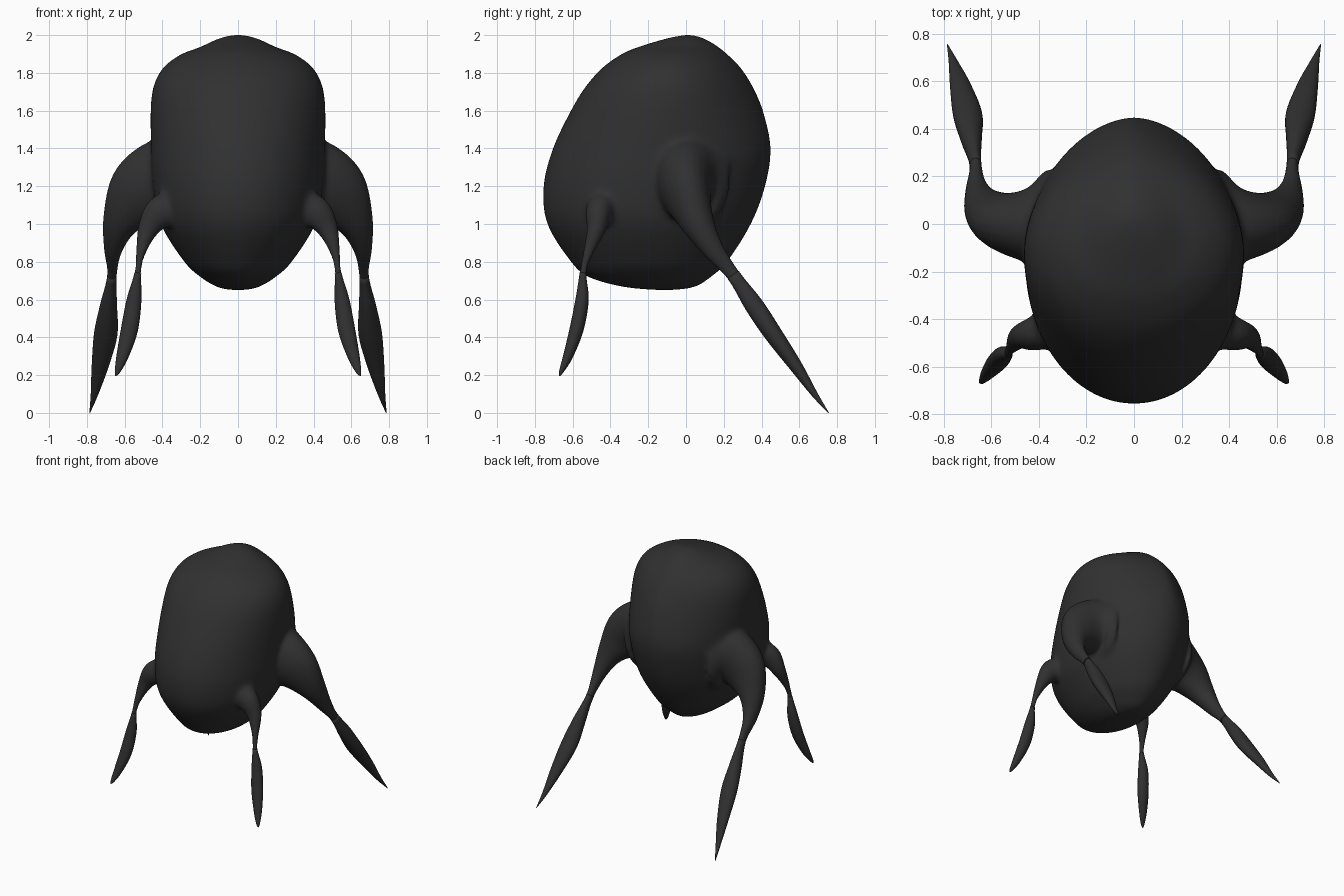
import bpy
import bmesh
import math
from mathutils import Vector

cube = bpy.data.objects.get("Cube")
if cube:
    bpy.data.objects.remove(cube, do_unlink=True)

charcoal = bpy.data.materials.new("charcoal")
charcoal.use_nodes = True
charcoal.diffuse_color = (0.03, 0.03, 0.03, 1)
charcoal.node_tree.nodes["Principled BSDF"].inputs["Base Color"].default_value = (0.03, 0.03, 0.03, 1)

STEPS = 5


def smooth_stations(stations):
    """Catmull-Rom interpolation through a list of number tuples."""
    pts = [Vector(s) for s in stations]
    pts = [2 * pts[0] - pts[1]] + pts + [2 * pts[-1] - pts[-2]]
    out = []
    for a, b, c, d in zip(pts, pts[1:], pts[2:], pts[3:]):
        for k in range(STEPS):
            t = k / STEPS
            out.append(0.5 * (2 * b + (c - a) * t + (2 * a - 5 * b + 4 * c - d) * t**2
                              + (3 * b - a - 3 * c + d) * t**3))
    return out + [pts[-2]]


def loft(name, tubes):
    """Skin lists of point rings as closed tubes in one object."""
    bm = bmesh.new()
    for rings in tubes:
        loops = [[bm.verts.new(p) for p in ring] for ring in rings]
        n = len(loops[0])
        for lo, hi in zip(loops, loops[1:]):
            for i in range(n):
                j = (i + 1) % n
                bm.faces.new((lo[i], lo[j], hi[j], hi[i]))
        bm.faces.new(loops[0])
        bm.faces.new(loops[-1])
    bmesh.ops.recalc_face_normals(bm, faces=bm.faces)
    for f in bm.faces:
        f.smooth = True
    mesh = bpy.data.meshes.new(name)
    bm.to_mesh(mesh)
    bm.free()
    mesh.materials.append(charcoal)
    obj = bpy.data.objects.new(name, mesh)
    bpy.context.collection.objects.link(obj)
    return obj


def body_ring(s, n=64):
    """Oval section, pinched toward the upper back."""
    z, w, front, back = s
    w = max(w, 0.002)
    mid = front + (back - front) * 0.48
    pinch = 1.1 + 0.35 * min(max((z - 1.35) / 0.3, 0), 1)
    ring = []
    for i in range(n):
        a = math.tau * i / n
        c, sn = math.cos(a), math.sin(a)
        if sn > 0:
            x = w * math.copysign(abs(c) ** pinch, c)
            y = mid + max(back - mid, 0.002) * sn
        else:
            x, y = w * c, mid + max(mid - front, 0.002) * sn
        ring.append((x, y, z))
    return ring


def leg_rings(stations, side, n=24):
    """Oval sections along a path; stations are x, y, z, width, depth."""
    pts = smooth_stations(stations)
    centres = [Vector(p[:3]) for p in pts]
    rings = []
    for i, p in enumerate(pts):
        t = (centres[min(i + 1, len(pts) - 1)] - centres[max(i - 1, 0)]).normalized()
        v = Vector((0, 1, 0))
        v = (v - t * v.dot(t)).normalized()
        u = t.cross(v)
        ring = []
        for k in range(n):
            a = math.tau * k / n
            q = centres[i] + u * (math.cos(a) * p[3]) + v * (math.sin(a) * p[4])
            ring.append((q.x * side, q.y, q.z))
        rings.append(ring)
    return rings


# Body: height, half width, front y, back y
body = [
    (0.65, 0, -0.11, -0.11), (0.653, 0.06, -0.2, -0.03), (0.67, 0.12, -0.35, 0.06),
    (0.72, 0.2, -0.52, 0.135), (0.8, 0.285, -0.61, 0.22), (1.0, 0.41, -0.735, 0.345),
    (1.2, 0.45, -0.755, 0.42), (1.4, 0.46, -0.705, 0.45), (1.6, 0.463, -0.61, 0.41),
    (1.73, 0.448, -0.53, 0.355), (1.83, 0.395, -0.44, 0.29), (1.9, 0.3, -0.34, 0.22),
    (1.935, 0.205, -0.26, 0.18), (1.978, 0.115, -0.12, 0.11), (1.998, 0.05, -0.03, 0.055),
    (2.003, 0, 0.01, 0.01)]

# Legs: a broad thigh, a thin ankle and a tapering blade
back_leg = [
    (0.3, 0.02, 1.23, 0.27, 0.23), (0.42, -0.005, 1.22, 0.22, 0.165),
    (0.53, 0.01, 1.14, 0.18, 0.125), (0.62, 0.06, 1.01, 0.1, 0.09),
    (0.66, 0.14, 0.87, 0.05, 0.058), (0.667, 0.25, 0.73, 0.025, 0.036),
    (0.685, 0.36, 0.57, 0.045, 0.05), (0.7, 0.46, 0.42, 0.062, 0.048),
    (0.73, 0.58, 0.25, 0.045, 0.035), (0.76, 0.68, 0.1, 0.02, 0.017),
    (0.785, 0.755, 0, 0.002, 0.002)]
front_leg = [
    (0.32, -0.42, 1.09, 0.1, 0.09), (0.41, -0.46, 1.06, 0.09, 0.075),
    (0.475, -0.475, 0.97, 0.057, 0.052), (0.515, -0.52, 0.84, 0.025, 0.026),
    (0.53, -0.545, 0.74, 0.018, 0.018), (0.55, -0.55, 0.6, 0.039, 0.035),
    (0.575, -0.58, 0.44, 0.045, 0.037), (0.612, -0.625, 0.3, 0.032, 0.026),
    (0.638, -0.66, 0.22, 0.015, 0.012), (0.648, -0.67, 0.195, 0.002, 0.002)]

fused = [[body_ring(s) for s in smooth_stations(body)]]
for leg_name, stations, ankle in (("back_leg", back_leg, 5), ("front_leg", front_leg, 4)):
    for label, side in (("left", 1), ("right", -1)):
        rings = leg_rings(stations, side)
        fused.append(rings[:ankle * STEPS + 2])
        loft(leg_name + "_" + label, [rings[ankle * STEPS:]])

# Fuse the thighs into the body
torso = loft("body_with_thighs", fused)
remesh = torso.modifiers.new("fuse", "REMESH")
remesh.mode = "VOXEL"
remesh.voxel_size = 0.01
remesh.use_smooth_shade = True
evaluated = torso.evaluated_get(bpy.context.evaluated_depsgraph_get())
torso_mesh = bpy.data.meshes.new_from_object(evaluated)
torso.modifiers.clear()
torso.data = torso_mesh
if not torso_mesh.materials:
    torso_mesh.materials.append(charcoal)

# Soften the joints, fading out down the legs
group = torso.vertex_groups.new(name="joints")
for v in torso_mesh.vertices:
    reach = math.hypot(v.co.x, (v.co.y + 0.15) * 0.7)
    group.add([v.index], min(max((0.6 - reach) / 0.15, 0.03), 1), "REPLACE")
soften = torso.modifiers.new("soften", "SMOOTH")
soften.factor = 0.5
soften.iterations = 60
soften.vertex_group = "joints"
